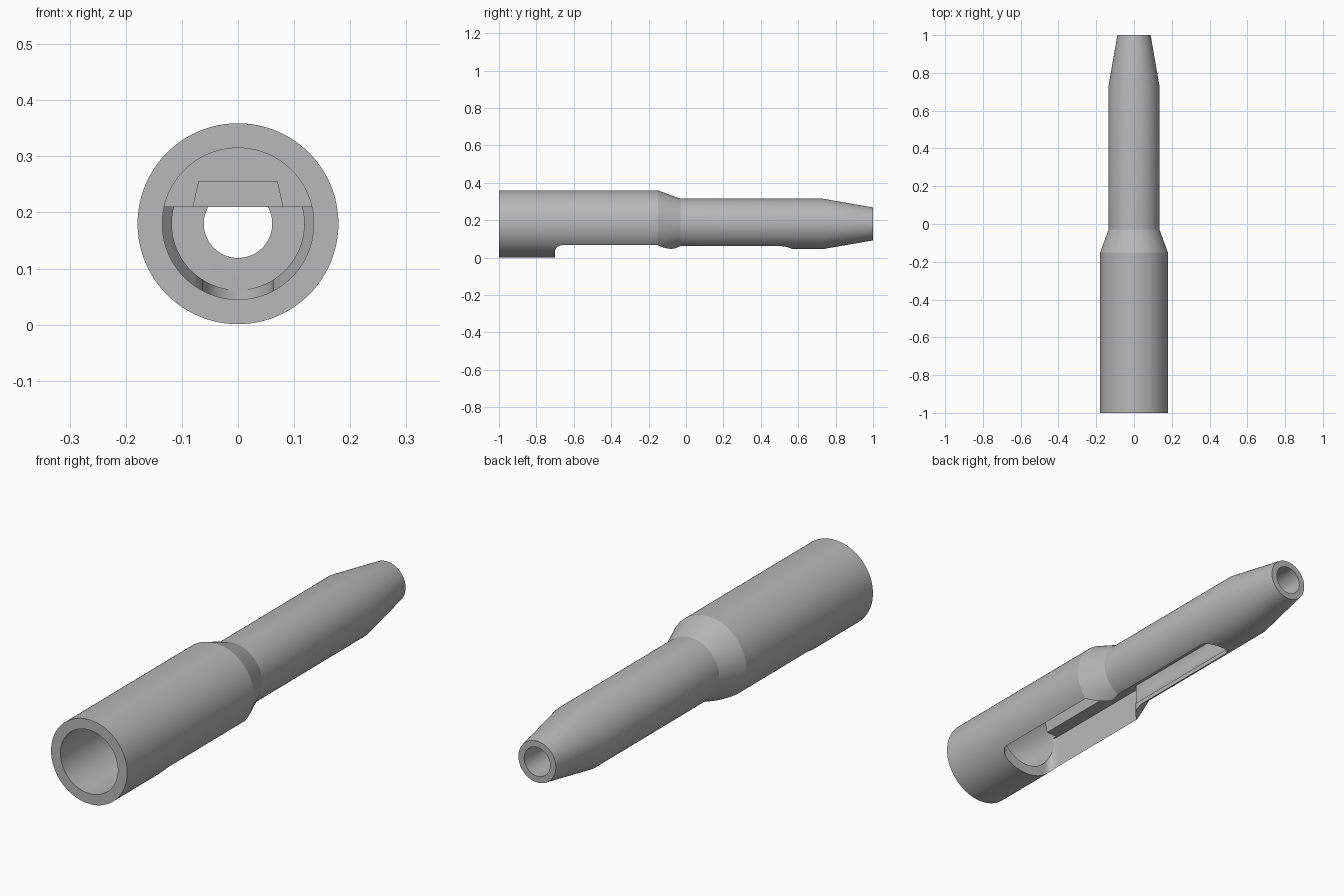
import bpy
import bmesh
from math import sin, cos, pi, radians, asin

if "Cube" in bpy.data.objects:
    bpy.data.objects.remove(bpy.data.objects["Cube"])

AXIS_Z = 0.18      # height of the tube's centre line
ROOF_Z = 0.21      # flat ceiling of the pocket
SEGMENTS = 96

grey = bpy.data.materials.new("plain_grey")
grey.use_nodes = True
grey.diffuse_color = (0.48, 0.48, 0.48, 1)
grey.node_tree.nodes["Principled BSDF"].inputs["Base Color"].default_value = (0.48, 0.48, 0.48, 1)


def loft(name, rings):
    """Solid through matching closed rings, capped at both ends."""
    bm = bmesh.new()
    loops = [[bm.verts.new(p) for p in ring] for ring in rings]
    n = len(loops[0])
    for a, b in zip(loops, loops[1:]):
        for i in range(n):
            j = (i + 1) % n
            bm.faces.new((a[i], a[j], b[j], b[i]))
    bm.faces.new(loops[0])
    bm.faces.new(loops[-1])
    bmesh.ops.recalc_face_normals(bm, faces=bm.faces)
    mesh = bpy.data.meshes.new(name)
    bm.to_mesh(mesh)
    bm.free()
    mesh.materials.append(grey)
    ob = bpy.data.objects.new(name, mesh)
    bpy.context.collection.objects.link(ob)
    return ob


def arc(cx, cy, r, start, end, steps):
    angles = [radians(start + (end - start) * i / steps) for i in range(steps + 1)]
    return [(cx + r * cos(a), cy + r * sin(a)) for a in angles]


def turned(name, profile):
    """Solid of revolution along y from (y, radius) pairs."""
    turn = [2 * pi * i / SEGMENTS for i in range(SEGMENTS)]
    return loft(name, [[(r * cos(a), y, AXIS_Z + r * sin(a)) for a in turn]
                       for y, r in profile])


def prism_y(name, outline, y0, y1):
    return loft(name, [[(x, y, z) for x, z in outline] for y in (y0, y1)])


def prism_z(name, outline, z0, z1):
    return loft(name, [[(x, y, z) for x, y in outline] for z in (z0, z1)])


# Stepped outer body with tapered shoulder and nose
body = turned("tube_body", [(-1, 0.179), (-0.15, 0.179), (-0.03, 0.135),
                            (0.73, 0.135), (1, 0.088)])

# Round bores at the two ends
front_bore = turned("front_bore", [(-1.1, 0.135), (-0.66, 0.135)])
nose_bore = turned("nose_bore", [(0.56, 0.061), (1.1, 0.061)])

# Long lower chamber with a flat ceiling
r = 0.118
tilt = asin((ROOF_Z - AXIS_Z) / r) * 180 / pi
chamber = prism_y("lower_chamber", arc(0, AXIS_Z, r, 180 - tilt, 360 + tilt, 64), -0.2, 0.57)

# Bottom opening: wide with rounded front corners, then narrow with a round end
wide, narrow, corner = 0.138, 0.063, 0.035
half = arc(wide - corner, -0.7 + corner, corner, -90, 0, 10)
half += [(wide, -0.15), (narrow + 0.012, -0.08), (narrow, -0.06)]
half += arc(0, 0.57 - narrow, narrow, 0, 90, 16)
outline = half + [(-x, y) for x, y in reversed(half[:-1])]
opening = prism_z("bottom_opening", outline, -0.1, ROOF_Z)

# Tapered groove in the ceiling
groove = prism_y("ceiling_groove", [(-0.0844, 0.19), (0.0844, 0.19),
                                    (0.07, 0.255), (-0.07, 0.255)], -0.7, -0.08)

bpy.context.view_layer.objects.active = body
for cutter in (front_bore, nose_bore, opening, chamber, groove):
    cutter.hide_render = True
    mod = body.modifiers.new(cutter.name, "BOOLEAN")
    mod.operation = "DIFFERENCE"
    mod.solver = "EXACT"
    mod.object = cutter
    bpy.ops.object.modifier_apply(modifier=mod.name)
    bpy.data.objects.remove(cutter)

bpy.ops.object.select_all(action="DESELECT")
body.select_set(True)
bpy.ops.object.shade_smooth_by_angle(angle=radians(15))
